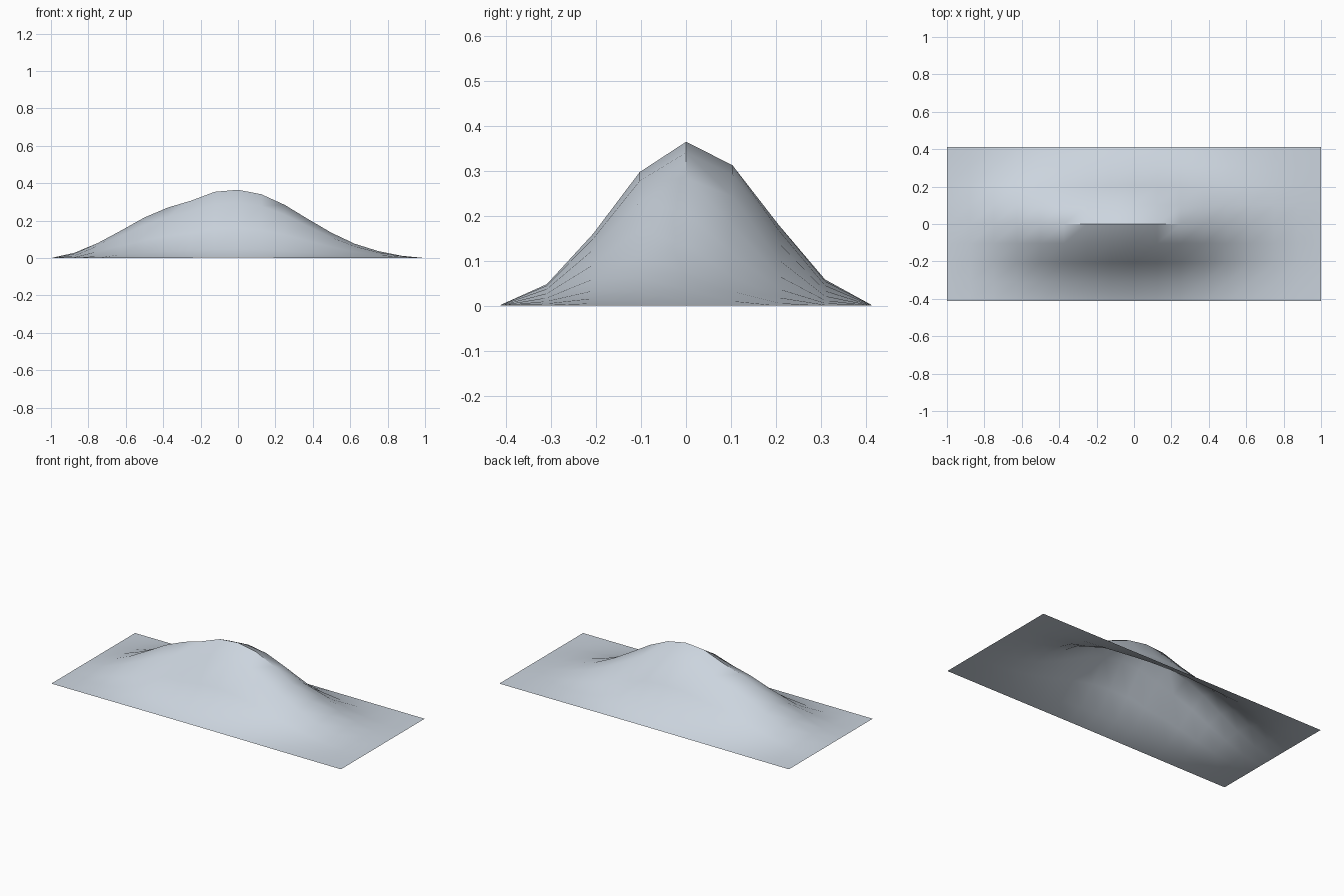
import bpy, bmesh, math

cube = bpy.data.objects.get("Cube")
if cube:
    bpy.data.objects.remove(cube, do_unlink=True)

# Pale blue-grey surface
mat = bpy.data.materials.new("pale_blue_grey")
mat.use_nodes = True
colour = (0.60, 0.66, 0.73, 1.0)
mat.diffuse_color = colour
mat.node_tree.nodes["Principled BSDF"].inputs["Base Color"].default_value = colour

# Ridge height along the length, and its relative fall-off across the depth
ridge = [0, .028, .08, .147, .217, .27, .307, .354, .365,
         .341, .284, .208, .135, .076, .037, .012, 0]
across = [.005, .132, .44, .815, 1, .858, .493, .16, .005]
HALF_X, HALF_Y = 1.0, 0.413

# Open sheet raised into a mound
bm = bmesh.new()
nx, ny = len(ridge) - 1, len(across) - 1
bmesh.ops.create_grid(bm, x_segments=nx, y_segments=ny, size=1)
for v in bm.verts:
    i = round((v.co.x + 1) / 2 * nx)
    j = round((v.co.y + 1) / 2 * ny)
    v.co = (v.co.x * HALF_X, v.co.y * HALF_Y, ridge[i] * across[j])

mesh = bpy.data.meshes.new("mound")
bm.to_mesh(mesh)
bm.free()
mesh.materials.append(mat)
mound = bpy.data.objects.new("mound", mesh)
bpy.context.collection.objects.link(mound)

# Smooth slopes with a crisp crest
bpy.context.view_layer.objects.active = mound
mound.select_set(True)
bpy.ops.object.shade_smooth_by_angle(angle=math.radians(45))
